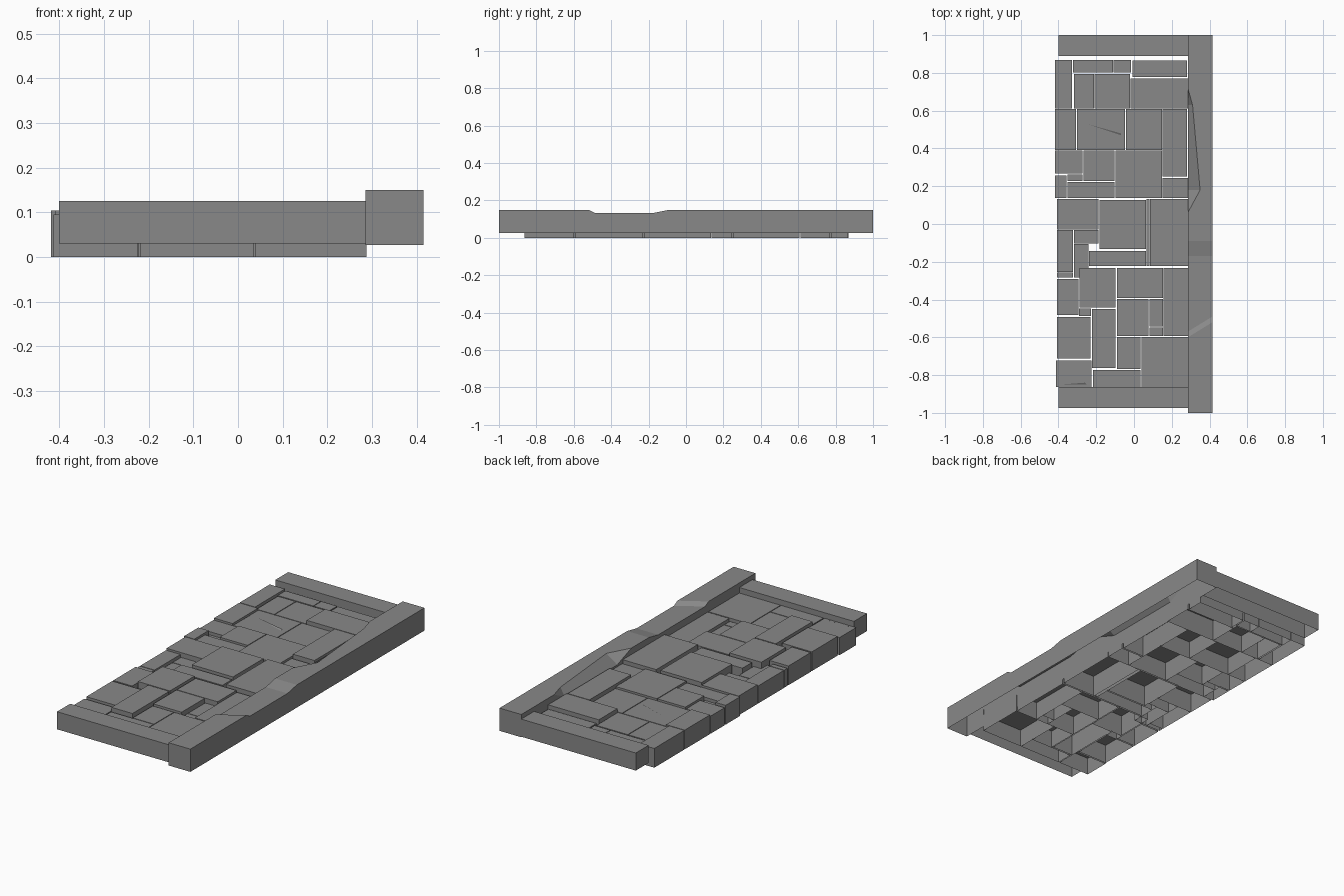
import bpy
import bmesh

default_cube = bpy.data.objects.get("Cube")
if default_cube:
    bpy.data.objects.remove(default_cube, do_unlink=True)

grey = bpy.data.materials.new("stone_grey")
grey.use_nodes = True
colour = (0.25, 0.25, 0.25, 1)
grey.diffuse_color = colour
grey.node_tree.nodes["Principled BSDF"].inputs["Base Color"].default_value = colour

LOW, NORMAL, EDGE, RAISED = 0.08, 0.095, 0.104, 0.115
GAP = 0.002


def finish(name, bm):
    """Turn a bmesh into a named grey object."""
    mesh = bpy.data.meshes.new(name)
    bm.to_mesh(mesh)
    bm.free()
    mesh.materials.append(grey)
    obj = bpy.data.objects.new(name, mesh)
    bpy.context.collection.objects.link(obj)
    return obj


def open_block(name, x0, x1, y0, y1, bottom, top):
    """Block without an underside."""
    bm = bmesh.new()
    bmesh.ops.create_cube(bm, size=1)
    for v in bm.verts:
        v.co.x = x1 if v.co.x > 0 else x0
        v.co.y = y1 if v.co.y > 0 else y0
        v.co.z = top if v.co.z > 0 else bottom
    bm.normal_update()
    under = [f for f in bm.faces if f.normal.z < -0.5]
    bmesh.ops.delete(bm, geom=under, context="FACES_ONLY")
    return finish(name, bm)


def stone(x0, x1, y0, y1, top):
    open_block("paving_stone", x0 + GAP, x1 - GAP, y0 + GAP, y1 - GAP, 0, top)


def row(y0, y1, *cuts, top=NORMAL):
    """Stones side by side between the x cuts."""
    for x0, x1 in zip(cuts, cuts[1:]):
        stone(x0, x1, y0, y1, top)


def column(x0, x1, *cuts, top=NORMAL):
    """Stones one behind the other between the y cuts."""
    for y0, y1 in zip(cuts, cuts[1:]):
        stone(x0, x1, y0, y1, top)


# Back courses
row(.61, .87, -.42, -.325, top=EDGE)
row(.8, .87, -.325, -.11, -.013)
row(.775, .867, -.01, .282)
row(.61, .797, -.32, -.21, -.02)
row(.61, .773, -.02, .287, top=RAISED)

# Second courses
row(.39, .61, -.42, -.305, top=EDGE)
row(.39, .61, -.305, -.045, .15)
row(.25, .61, .15, .283, top=RAISED)

# Third courses
row(.265, .39, -.42, -.27)
row(.135, .26, -.42, -.355, top=EDGE)
row(.225, .265, -.355, -.27, top=LOW)
row(.225, .39, -.27, -.1, top=EDGE)
row(.135, .225, -.355, -.1)
row(.135, .39, -.1, .15, top=EDGE)
row(.135, .245, .15, .287)

# Middle courses
row(-.03, .135, -.41, -.185, top=EDGE)
row(-.135, .13, -.185, .065, top=RAISED)
row(-.225, .135, .065, .083, top=LOW)
row(-.225, .135, .083, .287, top=RAISED)
column(-.41, -.32, -.285, -.255, -.03)
column(-.32, -.185, -.105, -.03, top=LOW)
column(-.32, -.24, -.285, -.105, top=LOW)
row(-.225, -.14, -.24, .065, top=EDGE)

# Fourth courses
row(-.485, -.29, -.41, -.293, top=EDGE)
row(-.445, -.23, -.29, -.095, top=RAISED)
row(-.49, -.445, -.293, -.225, top=LOW)
row(-.395, -.23, -.093, .155, top=EDGE)
row(-.595, -.395, -.093, .08, top=EDGE)
column(.08, .155, -.595, -.545, -.395, top=LOW)
row(-.595, -.23, .155, .287)

# Front courses
row(-.715, -.49, -.41, -.228, top=EDGE)
row(-.765, -.447, -.225, -.095, top=RAISED)
row(-.77, -.597, -.093, .037)
row(-.865, -.597, .037, .29)
row(-.865, -.72, -.415, -.222)
row(-.865, -.77, -.22, .037)


# Shallow splits in two stones
def split_mark(points):
    bm = bmesh.new()
    bm.faces.new([bm.verts.new((x, y, NORMAL + z)) for x, y, z in points])
    finish("stone_split", bm)


split_mark([(-.25, .53, .002), (-.07, .47, .002), (-.07, .48, .008)])
split_mark([(-.39, -.85, .002), (-.25, -.85, .002), (-.26, -.84, .008)])

# End curbs
open_block("front_curb", -.4, .287, -.975, -.863, .03, .125)
open_block("back_curb", -.4, .287, .89, 1, .03, .125)

# Long side curb, swept through stations with a worn dip and a chipped inner edge
INNER, OUTER, BASE, TOP, DIP = .285, .415, .027, .15, .134
stations = [
    # inner y, outer y, top, chip x, chip foot
    (-1, -1, TOP, INNER, TOP),
    (-.6, -.52, TOP, INNER, TOP),
    (-.57, -.49, DIP, INNER, DIP),
    (-.17, -.17, DIP, INNER, DIP),
    (-.09, -.09, TOP, INNER, TOP),
    (.06, .06, TOP, INNER, TOP),
    (.18, .18, TOP, .35, .105),
    (.63, .63, TOP, .31, .105),
    (.72, .72, TOP, INNER, TOP),
    (1, 1, TOP, INNER, TOP),
]
bm = bmesh.new()
rings = []
for yi, yo, top, chip, foot in stations:
    section = [(OUTER, yo, BASE), (OUTER, yo, top), (chip, yi, top),
               (INNER, yi, foot), (INNER, yi, BASE)]
    rings.append([bm.verts.new(p) for p in section])
for a, b in zip(rings, rings[1:]):
    for i in range(len(a) - 1):
        bm.faces.new((a[i], b[i], b[i + 1], a[i + 1]))
bm.faces.new(rings[0])
bm.faces.new(reversed(rings[-1]))
bmesh.ops.remove_doubles(bm, verts=bm.verts, dist=0.0001)
bmesh.ops.recalc_face_normals(bm, faces=bm.faces)
finish("side_curb", bm)
